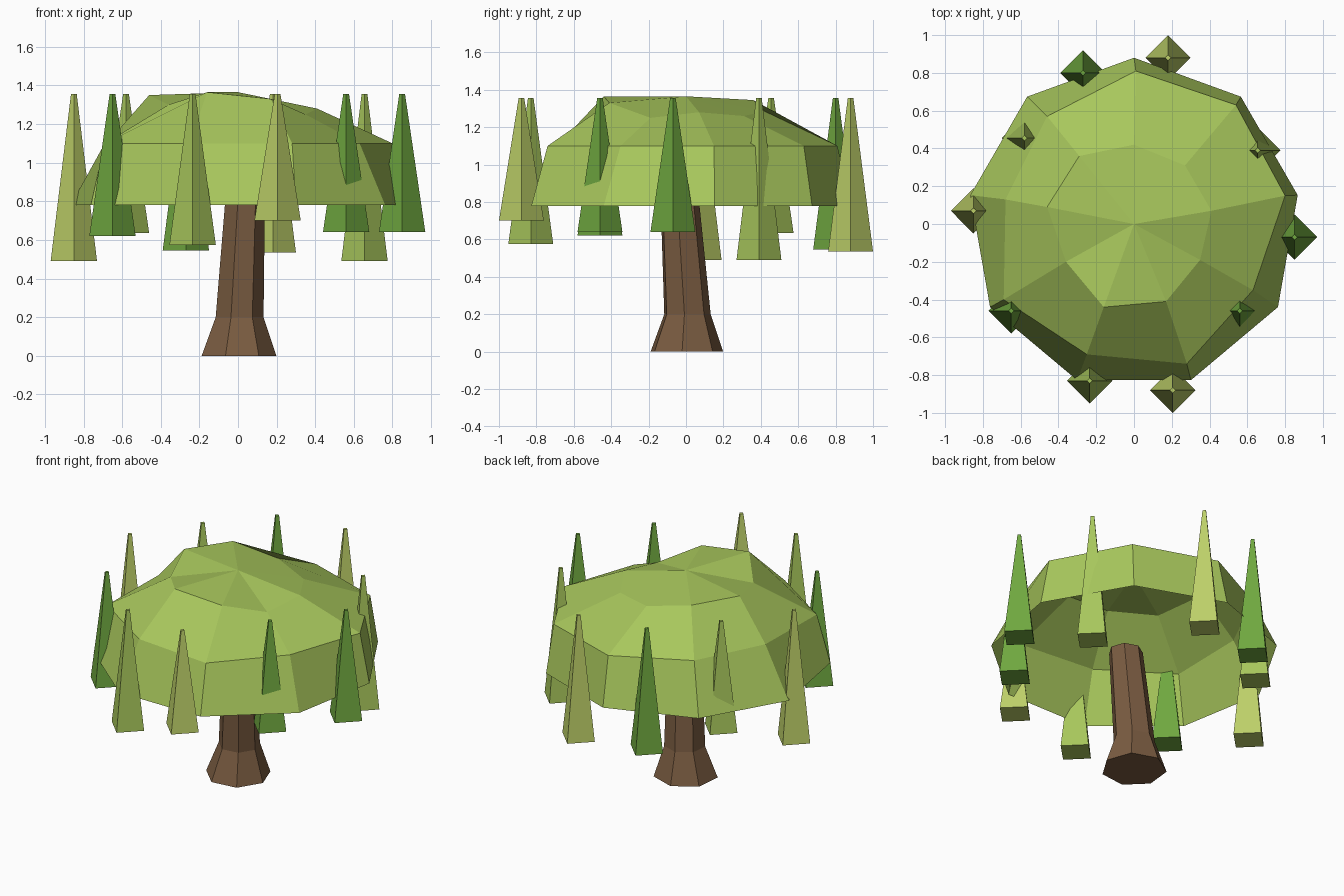
import bpy
from math import sin, cos, radians

if "Cube" in bpy.data.objects:
    bpy.data.objects.remove(bpy.data.objects["Cube"])


def material(name, rgb):
    m = bpy.data.materials.new(name)
    m.diffuse_color = (*rgb, 1)
    m.use_nodes = True
    m.node_tree.nodes["Principled BSDF"].inputs["Base Color"].default_value = m.diffuse_color
    return m


LEAF = material("leaf_green", (0.39, 0.57, 0.107))
DARK = material("deep_green", (0.16, 0.39, 0.05))
OLIVE = material("pale_olive", (0.51, 0.63, 0.14))
BARK = material("bark", (0.195, 0.107, 0.053))


def ring(n, radius, z, phase, cx=0, cy=0):
    return [(cx + radius * cos(radians(phase + 360 * i / n)),
             cy + radius * sin(radians(phase + 360 * i / n)), z) for i in range(n)]


def loft(name, rings, mat, bottom=True, apex=None):
    """Skin rings of equal count; close the top with an apex fan or a flat cap."""
    n = len(rings[0])
    verts = [v for r in rings for v in r]
    faces = [(k * n + i, k * n + (i + 1) % n, (k + 1) * n + (i + 1) % n, (k + 1) * n + i)
             for k in range(len(rings) - 1) for i in range(n)]
    last = (len(rings) - 1) * n
    if apex:
        verts.append(apex)
        faces += [(last + i, last + (i + 1) % n, len(verts) - 1) for i in range(n)]
    else:
        faces.append(tuple(range(last, last + n)))
    if bottom:
        faces.append(tuple(reversed(range(n))))
    mesh = bpy.data.meshes.new(name)
    mesh.from_pydata(verts, [], faces)
    mesh.materials.append(mat)
    ob = bpy.data.objects.new(name, mesh)
    bpy.context.collection.objects.link(ob)
    return ob


# Flared seven-sided trunk, leaning slightly
loft("trunk", [ring(7, 0.2, 0, -6),
               ring(7, 0.128, 0.2, -6, 0.005, 0.005),
               ring(7, 0.105, 0.83, -6, 0.035, -0.037)], BARK)

# Open nine-sided canopy: regular rim, two uneven rings and an apex
shoulder = [(0.80, 0.15), (0.54, 0.63), (0.01, 0.81), (-0.46, 0.57), (-0.68, 0.13),
            (-0.69, -0.40), (-0.25, -0.69), (0.28, -0.74), (0.63, -0.35)]
crown = [(0.41, 0.07, 1.28), (0.27, 0.31, 1.26), (0, 0.42, 1.285),
         (-0.29, 0.36, 1.345), (-0.46, 0.09, 1.35), (-0.36, -0.20, 1.30),
         (-0.16, -0.44, 1.365), (0.17, -0.41, 1.33), (0.35, -0.19, 1.25)]
loft("canopy", [ring(9, 0.88, 0.78, 10), [(x, y, 1.1) for x, y in shoulder], crown],
     LEAF, bottom=False, apex=(0, 0, 1.365))

# Hanging four-sided leaf spikes around the rim: x, y, bottom height, colour
spikes = [(-0.85, 0.07, 0.49, OLIVE), (-0.65, -0.46, 0.62, DARK),
          (-0.235, -0.83, 0.575, LEAF), (0.205, -0.88, 0.70, OLIVE),
          (0.56, -0.46, 0.64, DARK), (0.85, -0.07, 0.64, DARK),
          (0.655, 0.39, 0.49, LEAF), (0.18, 0.88, 0.535, OLIVE),
          (-0.27, 0.80, 0.545, DARK), (-0.58, 0.455, 0.635, LEAF)]
for i, (x, y, z, mat) in enumerate(spikes):
    loft(f"leaf_spike_{i + 1}", [ring(4, 0.12, z, 0, x, y),
                                 ring(4, 0.015, 1.355, 0, x, y)], mat)
